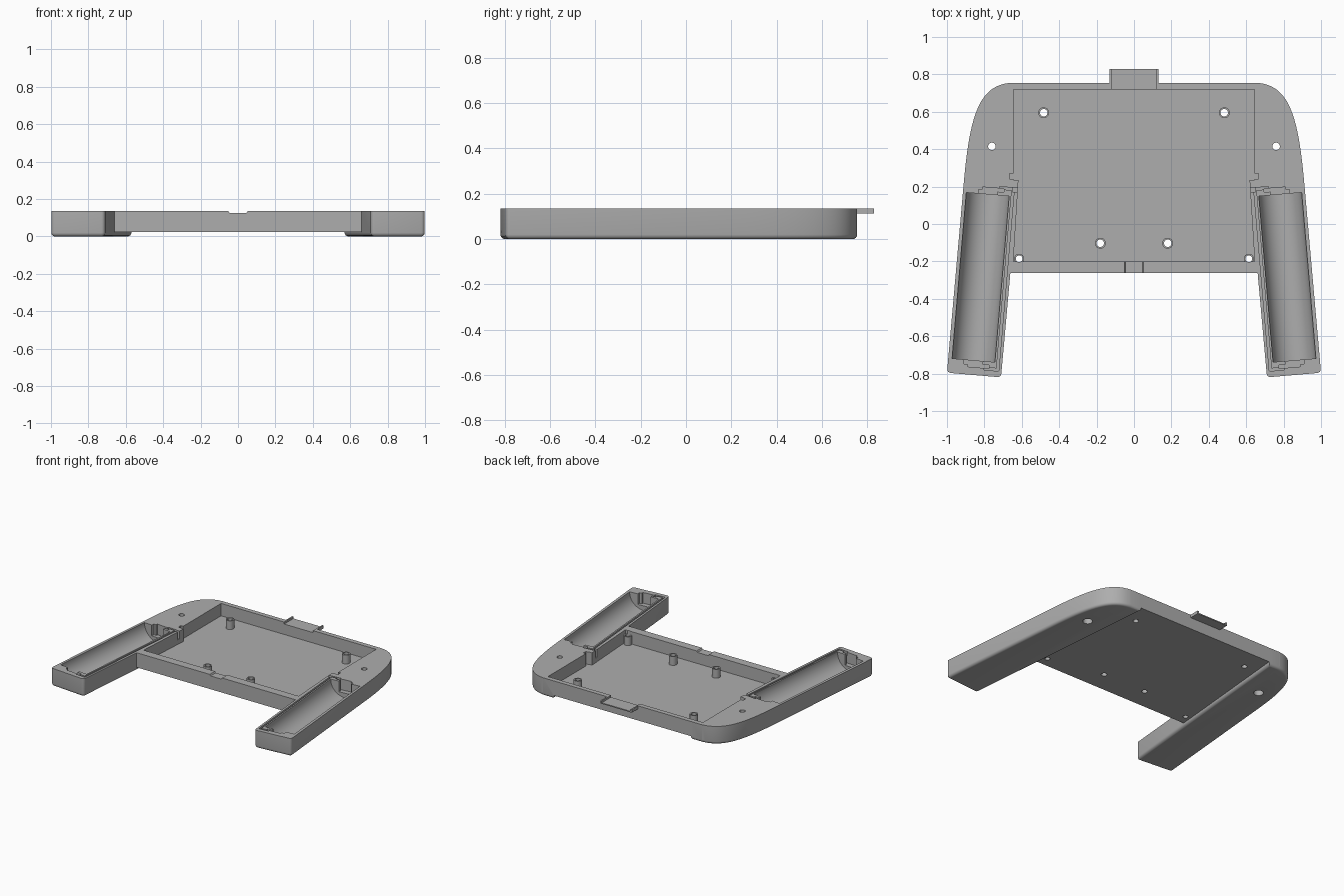
import bpy, bmesh, math
from mathutils import Vector, Matrix
from mathutils.geometry import interpolate_bezier

if "Cube" in bpy.data.objects:
    bpy.data.objects.remove(bpy.data.objects["Cube"])

grey = bpy.data.materials.new("plain_grey")
grey.use_nodes = True
grey.diffuse_color = (0.42, 0.42, 0.42, 1)
grey.node_tree.nodes["Principled BSDF"].inputs["Base Color"].default_value = grey.diffuse_color

TOP, FLOOR, UNDER = 0.135, 0.042, 0.025


def finish(bm, name):
    bmesh.ops.recalc_face_normals(bm, faces=bm.faces)
    mesh = bpy.data.meshes.new(name)
    bm.to_mesh(mesh)
    bm.free()
    mesh.materials.append(grey)
    obj = bpy.data.objects.new(name, mesh)
    bpy.context.collection.objects.link(obj)
    return obj


def prism_bm(points, z0, z1):
    bm = bmesh.new()
    face = bm.faces.new([bm.verts.new((x, y, z0)) for x, y in points])
    ext = bmesh.ops.extrude_face_region(bm, geom=[face])["geom"]
    verts = [v for v in ext if isinstance(v, bmesh.types.BMVert)]
    bmesh.ops.translate(bm, verts=verts, vec=(0, 0, z1 - z0))
    bmesh.ops.recalc_face_normals(bm, faces=bm.faces)
    return bm


def prism(name, points, z0, z1):
    return finish(prism_bm(points, z0, z1), name)


def box(name, x0, x1, y0, y1, z0, z1, matrix=None):
    bm = prism_bm([(x0, y0), (x1, y0), (x1, y1), (x0, y1)], z0, z1)
    if matrix:
        bm.transform(matrix)
    return finish(bm, name)


def cylinder(name, x, y, r, z0, z1, r_top=None):
    bm = bmesh.new()
    bmesh.ops.create_cone(bm, cap_ends=True, segments=24, radius1=r,
                          radius2=r if r_top is None else r_top, depth=z1 - z0,
                          matrix=Matrix.Translation((x, y, (z0 + z1) / 2)))
    return finish(bm, name)


def apply_modifier(obj, mod):
    bpy.context.view_layer.objects.active = obj
    bpy.ops.object.modifier_apply(modifier=mod.name)


def combine(obj, tool, operation="DIFFERENCE"):
    mod = obj.modifiers.new("combine", "BOOLEAN")
    mod.operation, mod.solver, mod.object = operation, "EXACT", tool
    apply_modifier(obj, mod)
    bpy.data.objects.remove(tool)


# Side arm: curved shoulder, straight grip, rounded lower edges
shoulder = interpolate_bezier(Vector((0.912, 0.2, 0)), Vector((0.88, 0.58, 0)),
                              Vector((0.83, 0.74, 0)), Vector((0.66, 0.755, 0)), 18)
outline = [(0.711, -0.82), (1.0, -0.795)] + [tuple(p[:2]) for p in shoulder] + [(0.57, 0.755)]
bm = prism_bm(outline, 0, TOP)
corners = [e for e in bm.edges if all(v.co.y < -0.7 for v in e.verts)
           and abs(e.verts[0].co.z - e.verts[1].co.z) > 0.1]
bmesh.ops.bevel(bm, geom=corners, offset=0.02, segments=4, profile=0.5, affect="EDGES")
lower = [e for e in bm.edges if all(v.co.z < 0.001 for v in e.verts)]
bmesh.ops.bevel(bm, geom=lower, offset=0.02, segments=4, profile=0.5, affect="EDGES")
case = finish(bm, "controller_tray")

# Central slab, then the tray pocket which leaves the grip walls standing
combine(case, box("slab", -0.1, 0.665, -0.262, 0.755, UNDER, TOP), "UNION")
pocket = [(-0.3, -0.2), (0.645, -0.2), (0.618, 0.235), (0.645, 0.235),
          (0.645, 0.72), (-0.3, 0.72)]
combine(case, prism("pocket", pocket, FLOOR, 0.3))

# Screw posts standing on the tray floor
posts = [(0.483, 0.595, 0.029), (0.18, -0.103, 0.029), (0.614, -0.186, 0.027)]
for x, y, r in posts:
    combine(case, cylinder("post", x, y, r, UNDER + 0.005, 0.108), "UNION")
for x, y, r in posts:
    combine(case, cylinder("post_hole", x, y, r - 0.009, -0.1, 0.3))

# Shoulder screw hole, wider from below
combine(case, cylinder("shoulder_hole", 0.76, 0.415, 0.02, -0.1, 0.3))
combine(case, cylinder("shoulder_counterbore", 0.76, 0.415, 0.034, -0.1, 0.05))

# Battery trough along the leaning grip
grip = Matrix.Translation((0.82, -0.285, 0)) @ Matrix.Rotation(math.radians(4.9), 4, "Z")
bm = bmesh.new()
bmesh.ops.create_cone(bm, cap_ends=True, segments=64, radius1=0.115, radius2=0.115, depth=0.89,
                      matrix=grip @ Matrix.Translation((0, 0, TOP))
                      @ Matrix.Rotation(math.pi / 2, 4, "X"))
combine(case, finish(bm, "trough"))

# Contact slots at both trough ends and the wire groove joining them
for end in (1, -1):
    for u0, u1, v0, v1, depth in ((-0.05, 0.05, 0.44, 0.468, 0.08),
                                  (-0.085, 0.03, 0.464, 0.482, 0.08),
                                  (-0.139, -0.06, 0.478, 0.492, 0.03)):
        v0, v1 = sorted((v0 * end, v1 * end))
        combine(case, box("contact_slot", u0, u1, v0, v1, TOP - depth, 0.3, grip))
combine(case, box("wire_groove", -0.139, -0.126, -0.485, 0.487, TOP - 0.03, 0.3, grip))
combine(case, box("wire_exit", -0.19, -0.13, 0.47, 0.492, TOP - 0.06, 0.3, grip))
combine(case, box("wire_notch", 0.63, 0.665, 0.24, 0.27, FLOOR, 0.3))

# Mirror to the other side
mirror = case.modifiers.new("mirror", "MIRROR")
mirror.use_axis[0] = True
mirror.use_bisect_axis[0] = True
mirror.use_clip = True
apply_modifier(case, mirror)

# Cable dip in the front wall
dip = box("cable_dip", -0.045, 0.045, -0.3, -0.19, TOP - 0.01, 0.3)
for v in dip.data.vertices:
    if v.co.z > 0.2:
        v.co.x *= 3.5
combine(case, dip)

# Rear tab: shallow channel with side lips
combine(case, box("tab", -0.13, 0.13, 0.722, 0.83, 0.112, TOP), "UNION")
combine(case, box("tab_channel", -0.12, 0.12, 0.70, 0.9, 0.12, 0.3))

bpy.ops.object.select_all(action="DESELECT")
case.select_set(True)
bpy.context.view_layer.objects.active = case
bpy.ops.object.shade_smooth_by_angle(angle=math.radians(30))
